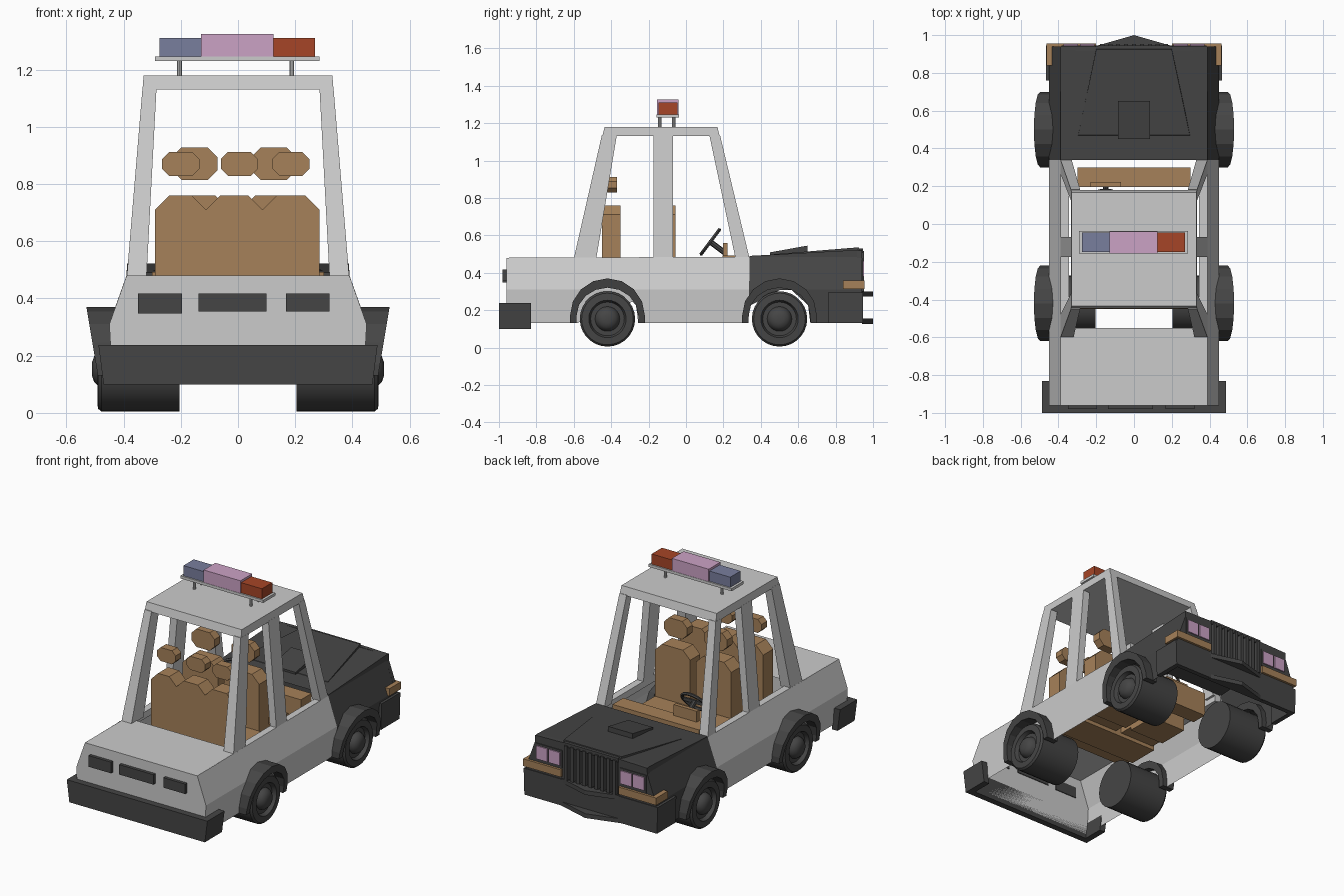
import bpy, bmesh, math
from mathutils import Vector

if "Cube" in bpy.data.objects:
    bpy.data.objects.remove(bpy.data.objects["Cube"])


def material(name, rgb):
    m = bpy.data.materials.new(name)
    m.diffuse_color = (*rgb, 1)
    m.use_nodes = True
    m.node_tree.nodes["Principled BSDF"].inputs["Base Color"].default_value = m.diffuse_color
    return m


DARK = material("dark_grey", (0.06, 0.06, 0.06))
TAN = material("tan", (0.38, 0.22, 0.10))
PINK = material("pink", (0.60, 0.36, 0.56))
RED = material("red", (0.38, 0.06, 0.02))
BLUE = material("blue", (0.19, 0.21, 0.34))


def finish(name, bm, mat=None, smooth=False):
    bmesh.ops.recalc_face_normals(bm, faces=bm.faces)
    me = bpy.data.meshes.new(name)
    bm.to_mesh(me)
    bm.free()
    ob = bpy.data.objects.new(name, me)
    bpy.context.collection.objects.link(ob)
    if mat:
        me.materials.append(mat)
    if smooth:
        bpy.ops.object.select_all(action='DESELECT')
        ob.select_set(True)
        bpy.context.view_layer.objects.active = ob
        bpy.ops.object.shade_smooth_by_angle(angle=math.radians(35))
    return ob


def loft(name, a, b, mat=None):
    """Closed solid between two matching outlines."""
    bm = bmesh.new()
    va, vb = [bm.verts.new(p) for p in a], [bm.verts.new(p) for p in b]
    n = len(a)
    for i in range(n):
        j = (i + 1) % n
        bm.faces.new((va[i], va[j], vb[j], vb[i]))
    caps = [bm.faces.new(va), bm.faces.new(vb)]
    bmesh.ops.recalc_face_normals(bm, faces=bm.faces)
    bmesh.ops.triangulate(bm, faces=[f for f in caps if len(f.verts) > 4])
    return finish(name, bm, mat)


def prism(name, pts, axis, lo, hi, mat=None):
    put = {'x': lambda p, d: (d, p[0], p[1]), 'y': lambda p, d: (p[0], d, p[1]),
           'z': lambda p, d: (p[0], p[1], d)}[axis]
    return loft(name, [put(p, lo) for p in pts], [put(p, hi) for p in pts], mat)


def rect(x0, x1, y0, y1, z):
    return [(x0, y0, z), (x1, y0, z), (x1, y1, z), (x0, y1, z)]


def box(name, x0, x1, y0, y1, z0, z1, mat=None):
    return loft(name, rect(x0, x1, y0, y1, z0), rect(x0, x1, y0, y1, z1), mat)


def sheet(name, pts, mat=None):
    bm = bmesh.new()
    bm.faces.new([bm.verts.new(p) for p in pts])
    return finish(name, bm, mat)


def side_x(z):
    """Half width of the body at height z."""
    return 0.44 + (z - 0.13) * 0.055 if z < 0.31 else max(0.388, 0.45 - (z - 0.31) * 0.355)


def arc(yc, ry, rz, n=8):
    return [(yc + ry * math.cos(math.pi * i / n), 0.17 + rz * math.sin(math.pi * i / n)) for i in range(n + 1)]


def side_panel(name, s, pts, mat=None):
    bm = bmesh.new()
    f = bm.faces.new([bm.verts.new((0, y, z)) for y, z in pts])
    bmesh.ops.triangulate(bm, faces=[f])
    for z in (0.31, 0.485):
        bmesh.ops.bisect_plane(bm, geom=bm.verts[:] + bm.edges[:] + bm.faces[:], plane_co=(0, 0, z), plane_no=(0, 0, 1))
    for v in bm.verts:
        v.co.x = s * side_x(v.co.z)
    return finish(name, bm, mat)


REAR, FRONT = -0.42, 0.5

# Body sides, wheel arches, sills and roof pillars
for s in (1, -1):
    side_panel("body_side", s, [(-0.96, 0.13), (-0.96, 0.48), (0.34, 0.485), (0.335, 0.17), (0.335, 0.13),
                                (-0.255, 0.13)] + arc(REAR, 0.165, 0.15) + [(-0.585, 0.13)])
    side_panel("front_fender", s, [(0.34, 0.49), (0.92, 0.522), (0.94, 0.5), (0.94, 0.13), (0.665, 0.13)]
               + arc(FRONT, 0.165, 0.15), DARK)
    for yc in (REAR, FRONT):
        ring = [(yc + 0.2, 0.13)] + arc(yc, 0.2, 0.2) + [(yc - 0.2, 0.13), (yc - 0.165, 0.13)] \
            + arc(yc, 0.165, 0.15)[::-1] + [(yc + 0.165, 0.13)]
        loft("wheel_flare", [(s * 0.41, y, z) for y, z in ring],
             [(s * (0.49 + (z - 0.13) * 0.167), y, z) for y, z in ring], DARK)
    box("window_sill", s * 0.345, s * 0.389, -0.55, 0.34, 0.44, 0.482)
    for name, xi, y0, y1, t0, t1 in (("rear_pillar", 0.32, -0.6, -0.48, -0.45, -0.37),
                                     ("middle_pillar", 0.345, -0.175, -0.07, -0.175, -0.07),
                                     ("windshield_pillar", 0.33, 0.265, 0.34, 0.125, 0.182)):
        loft(name, rect(s * xi, s * 0.389, y0, y1, 0.475), rect(s * 0.285, s * 0.334, t0, t1, 1.135))

# Roof, trunk and rear panel
loft("roof", rect(-0.334, 0.334, -0.447, 0.18, 1.13), rect(-0.33, 0.33, -0.435, 0.168, 1.18))
sheet("trunk_lid", rect(-0.39, 0.39, -0.96, -0.55, 0.48))
half = [(side_x(z), -0.96, z) for z in (0.13, 0.31, 0.48)]
sheet("rear_panel", half + [(-x, y, z) for x, y, z in half[::-1]])

# Hood with raised centre and scoop
sheet("hood", [(-0.388, 0.34, 0.49), (0.388, 0.34, 0.49), (0.388, 0.92, 0.522), (-0.388, 0.92, 0.522)], DARK)
loft("hood_bulge", [(-0.3, 0.46, 0.49), (0.3, 0.46, 0.49), (0.2, 0.93, 0.51), (-0.2, 0.93, 0.51)],
     [(-0.295, 0.47, 0.499), (0.295, 0.47, 0.499), (0.2, 0.925, 0.536), (-0.2, 0.925, 0.536)], DARK)
prism("hood_scoop", [(0.45, 0.495), (0.65, 0.51), (0.65, 0.545), (0.45, 0.509)], 'x', -0.085, 0.085, DARK)

# Front face: light panels, headlights, turn signals, grille
for s in (1, -1):
    prism("headlight_panel", [(s * 0.185, 0.29), (s * 0.449, 0.29), (s * 0.449, 0.315), (s * 0.39, 0.48),
                              (s * 0.388, 0.52), (s * 0.185, 0.525)], 'y', 0.915, 0.94, DARK)
    box("headlight_frame", s * 0.2, s * 0.385, 0.935, 0.945, 0.365, 0.475, DARK)
    for x in (0.21, 0.297):
        box("headlight", s * x, s * (x + 0.077), 0.94, 0.952, 0.38, 0.462, PINK)
    prism("turn_signal", [(s * 0.2, 0.93), (s * 0.2, 0.955), (s * 0.462, 0.955), (s * 0.462, 0.84),
                          (s * 0.43, 0.84), (s * 0.43, 0.93)], 'z', 0.312, 0.358, TAN)
for i in range(9):
    x = -0.168 + i * 0.042
    box("grille_slat", x - 0.011, x + 0.011, 0.9, 0.953, 0.3, 0.515, DARK)
box("grille_top", -0.19, 0.19, 0.9, 0.945, 0.505, 0.53, DARK)


# Bumpers wrap round the corners
def bumper(name, w0, w1, y_end, y_face, t, z0, z1):
    d = t if y_face < 0 else -t

    def outline(w, z):
        return [(-w, y_end, z), (-w, y_face, z), (w, y_face, z), (w, y_end, z), (w - t, y_end, z),
                (w - t, y_face + d, z), (t - w, y_face + d, z), (t - w, y_end, z)]
    loft(name, outline(w0, z0), outline(w1, z1), DARK)


bumper("rear_bumper", 0.47, 0.488, -0.83, -1.0, 0.04, 0.1, 0.237)
bumper("front_bumper", 0.46, 0.465, 0.76, 0.945, 0.03, 0.13, 0.295)
for z in (0.127, 0.272):
    prism("bumper_lip", [(-0.21, 0.94), (0.21, 0.94), (0, 1.0)], 'z', z, z + 0.027, DARK)

# Tail lights
for x0, x1, z0 in ((-0.35, -0.195, 0.347), (-0.138, 0.1, 0.355), (0.168, 0.32, 0.355)):
    box("tail_light", x0, x1, -0.98, -0.955, z0, 0.417, DARK)


# Wheels turned from a profile of (radius, x)
def wheel(s, yc, n=28):
    prof = [(0.148, 0.205), (0.148, 0.478), (0.138, 0.49), (0.1, 0.492), (0.09, 0.468), (0.066, 0.468),
            (0.06, 0.487), (0.045, 0.503), (0.022, 0.511)]
    bm = bmesh.new()
    rings = [[bm.verts.new((s * x, yc + r * math.cos(math.tau * i / n), 0.153 + r * math.sin(math.tau * i / n)))
              for i in range(n)] for r, x in prof]
    for a, b in zip(rings, rings[1:]):
        for i in range(n):
            j = (i + 1) % n
            bm.faces.new((a[i], a[j], b[j], b[i]))
    bm.faces.new(rings[0])
    bm.faces.new(rings[-1])
    finish("wheel", bm, DARK, True)


for s in (1, -1):
    for yc in (REAR, FRONT):
        wheel(s, yc)


# Seats: back with clipped corners, cushion and eight-sided headrest
def seat(x0, x1, y, hx, hw, hz0, hz1, c):
    prism("seat_back", [(x0, 0.32), (x1, 0.32), (x1, 0.76 - c), (x1 - c, 0.76), (x0 + c, 0.76), (x0, 0.76 - c)],
          'y', y, y + 0.1, TAN)
    box("seat_cushion", x0, x1, y + 0.09, y + 0.29, 0.3, 0.42, TAN)
    k = (hz1 - hz0) * 0.3
    prism("headrest", [(hx - hw, hz0 + k), (hx - hw + k, hz0), (hx + hw - k, hz0), (hx + hw, hz0 + k),
                       (hx + hw, hz1 - k), (hx + hw - k, hz1), (hx - hw + k, hz1), (hx - hw, hz1 - k)],
          'y', y + 0.025, y + 0.08, TAN)


for x0, x1, hx in ((-0.29, -0.112, -0.2), (-0.112, 0.086, 0.005), (0.086, 0.285, 0.185)):
    seat(x0, x1, -0.45, hx, 0.065, 0.828, 0.913, 0.05)
for x0, x1, hx in ((-0.275, -0.03, -0.152), (0.01, 0.255, 0.125)):
    seat(x0, x1, -0.155, hx, 0.08, 0.815, 0.928, 0.05)

# Dashboard and steering wheel
box("dashboard", -0.3, 0.3, 0.195, 0.3, 0.34, 0.492, TAN)
box("instrument_hood", -0.23, -0.07, 0.197, 0.222, 0.49, 0.56, TAN)
centre, axis = Vector((-0.15, 0.13, 0.565)), Vector((0, 0.8, -0.6))
rot = axis.to_track_quat('Z', 'Y').to_euler()
bpy.ops.mesh.primitive_torus_add(major_radius=0.08, minor_radius=0.01, major_segments=20, minor_segments=6,
                                 location=centre, rotation=rot)
rim = bpy.context.object
rim.name = "steering_wheel"
rim.data.materials.append(DARK)
bpy.ops.mesh.primitive_cylinder_add(vertices=8, radius=0.015, depth=0.1, location=centre + axis * 0.05, rotation=rot)
col = bpy.context.object
col.name = "steering_column"
col.data.materials.append(DARK)
box("steering_spoke", -0.225, -0.075, 0.124, 0.136, 0.555, 0.575, DARK)

# Roof light bar
for x in (-0.205, 0.188):
    for y in (-0.14, -0.065):
        bpy.ops.mesh.primitive_cylinder_add(vertices=10, radius=0.009, depth=0.06, location=(x, y, 1.205))
        bpy.context.object.name = "light_bar_leg"
box("light_bar_plate", -0.29, 0.285, -0.157, -0.037, 1.23, 1.247)
box("light_left", -0.275, -0.13, -0.148, -0.046, 1.247, 1.311, BLUE)
box("light_middle", -0.13, 0.125, -0.155, -0.039, 1.247, 1.325, PINK)
box("light_right", 0.125, 0.27, -0.148, -0.046, 1.247, 1.311, RED)
